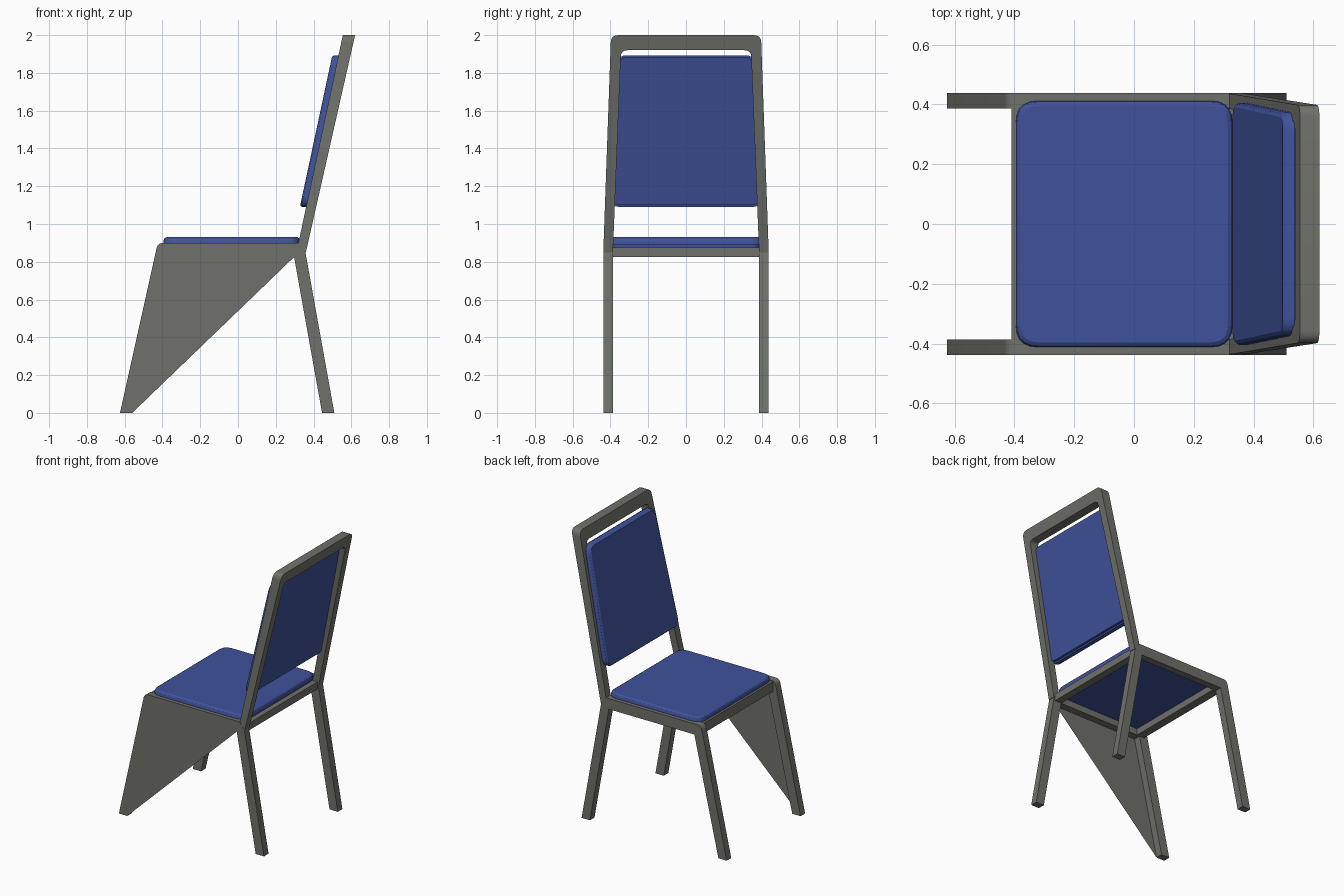
import bpy, bmesh, math
from mathutils import Vector

if "Cube" in bpy.data.objects:
    bpy.data.objects.remove(bpy.data.objects["Cube"])


def material(name, rgb):
    m = bpy.data.materials.new(name)
    m.diffuse_color = (*rgb, 1)
    m.use_nodes = True
    m.node_tree.nodes["Principled BSDF"].inputs["Base Color"].default_value = m.diffuse_color
    return m


GREY = material("frame_grey", (0.16, 0.165, 0.145))
BLUE = material("cushion_blue", (0.05, 0.085, 0.33))


def rounded(points, radii, steps=5):
    """Outline with each corner replaced by a small curve."""
    out = []
    for i, (p, r) in enumerate(zip(points, radii)):
        p = Vector(p)
        if r == 0:
            out.append(p)
            continue
        a = p + (Vector(points[i - 1]) - p).normalized() * r
        b = p + (Vector(points[(i + 1) % len(points)]) - p).normalized() * r
        for k in range(steps + 1):
            t = k / steps
            out.append(a * (1 - t) ** 2 + p * 2 * t * (1 - t) + b * t * t)
    return out


def loft(name, rings, mat, smooth=30):
    """Closed solid through a list of matching 3D rings."""
    bm = bmesh.new()
    vs = [[bm.verts.new(c) for c in ring] for ring in rings]
    n = len(vs[0])
    for lo, hi in zip(vs, vs[1:]):
        for i in range(n):
            bm.faces.new((lo[i], lo[(i + 1) % n], hi[(i + 1) % n], hi[i]))
    bm.faces.new(vs[0])
    bm.faces.new(vs[-1])
    bmesh.ops.recalc_face_normals(bm, faces=bm.faces)
    me = bpy.data.meshes.new(name)
    bm.to_mesh(me)
    bm.free()
    ob = bpy.data.objects.new(name, me)
    bpy.context.collection.objects.link(ob)
    me.materials.append(mat)
    bpy.context.view_layer.objects.active = ob
    ob.select_set(True)
    bpy.ops.object.shade_smooth_by_angle(angle=math.radians(smooth))
    ob.select_set(False)
    return ob


def back_point(y, z, d):
    """Point on the leaning back plane; d is the depth behind its front."""
    return (0.32 + 0.2136 * (z - 0.9) + d, y, z)


# Side frames: front leg, seat rail and rear leg in one profile
side = rounded([(-0.625, 0), (-0.56, 0), (-0.372, 0.825), (0.297, 0.825),
                (0.445, 0), (0.51, 0), (0.357, 0.85), (0.32, 0.9), (-0.425, 0.9)],
               [0, 0, 0, 0, 0, 0, 0.01, 0, 0.03])
for label, s in (("right", -1), ("left", 1)):
    loft(label + "_side_frame",
         [[(x, s * y, z) for x, z in side] for y in (0.387, 0.438)], GREY)

# Triangular sheet flush with the outer face of one side frame
me = bpy.data.meshes.new("side_web")
me.from_pydata([(-0.56, -0.438, 0), (0.297, -0.438, 0.825), (-0.372, -0.438, 0.825)],
               [], [(0, 1, 2)])
me.materials.append(GREY)
bpy.context.collection.objects.link(bpy.data.objects.new("side_web", me))

# Cross bars under the seat
for label, x0, x1, z1 in (("front", -0.41, -0.35, 0.895), ("rear", 0.295, 0.35, 0.875)):
    bar = [(x0, 0.825), (x1, 0.825), (x1, z1), (x0, z1)]
    loft(label + "_cross_bar", [[(x, y, z) for x, z in bar] for y in (-0.39, 0.39)], GREY)

# Back frame: leaning inverted U, slightly thicker toward the top
arch = rounded([(-0.438, 0.85), (-0.397, 2.0), (0.397, 2.0), (0.438, 0.85),
                (0.387, 0.85), (0.344, 1.92), (-0.344, 1.92), (-0.387, 0.85)],
               [0, 0.04, 0.04, 0, 0, 0.035, 0.035, 0])
loft("back_frame",
     [[back_point(y, z, k * (0.05 + 0.015 * (z - 0.85) / 1.15)) for y, z in arch]
      for k in (0, 1)], GREY)

# Cushions: rounded outlines stacked with a soft edge (inset, depth)
LAYERS = [(0.02, 0), (0.02, 0.3), (0.0, 0.31), (0.0, 0.7), (0.005, 0.88), (0.016, 1)]

rings = []
for i, t in LAYERS:
    x0, x1, y = -0.395 + i, 0.33 - i, 0.412 - i
    o = rounded([(x0, -y), (x1, -y), (x1, y), (x0, y)], [0.075 - i] * 4)
    rings.append([(p[0], p[1], 0.872 + 0.058 * t) for p in o])
loft("seat_cushion", rings, BLUE)

rings = []
for i, t in LAYERS:
    z0, z1 = 1.09 + i * 0.5, 1.893 - i * 0.5
    yb, yt = 0.408 - i, 0.372 - i
    o = rounded([(-yb, z0), (yb, z0), (yt, z1), (-yt, z1)], [0.06 - i] * 4)
    rings.append([back_point(p[0], p[1], 0.022 - 0.055 * t) for p in o])
loft("back_cushion", rings, BLUE)
